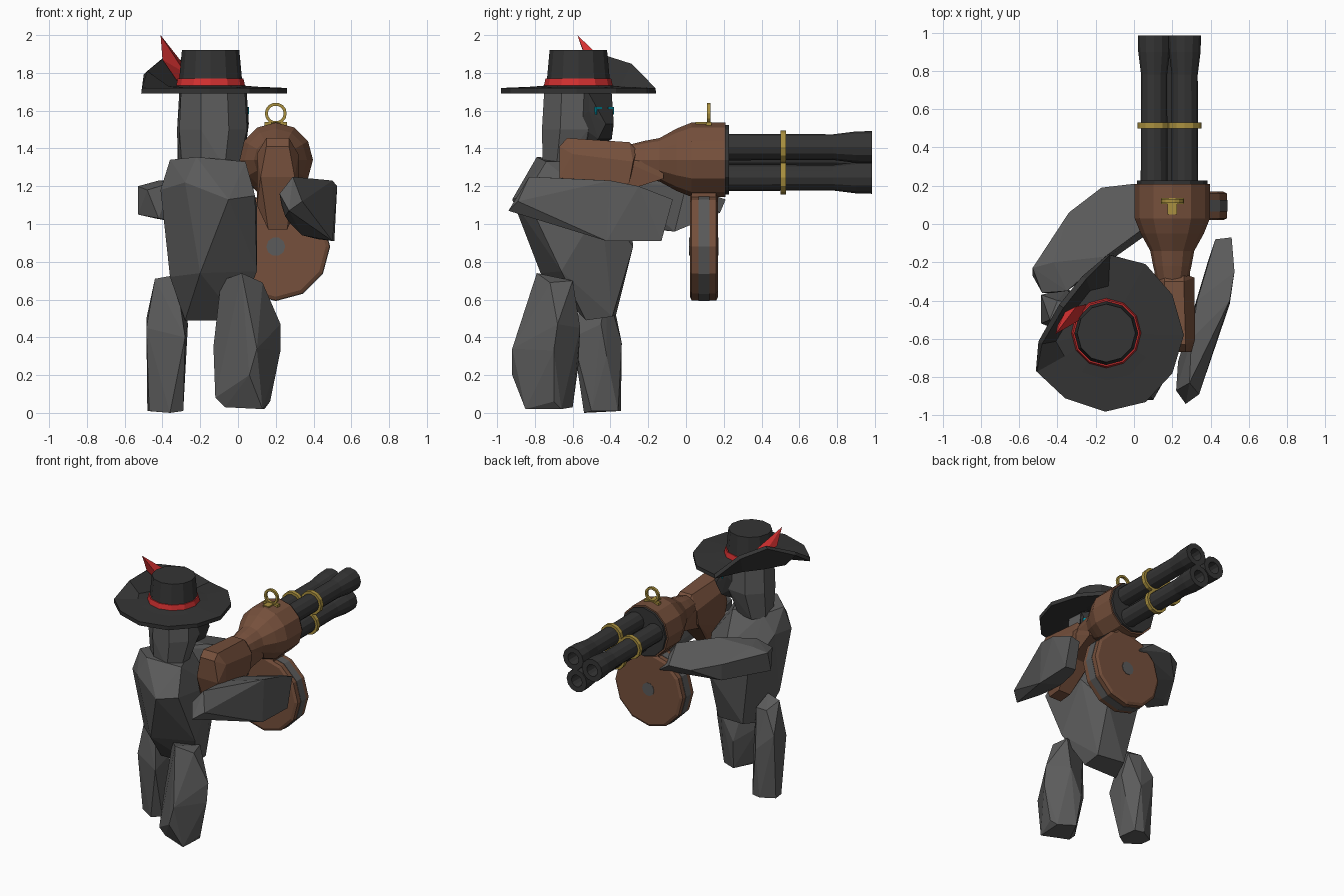
import bpy, bmesh
from math import sin, cos, pi, radians, atan2
from mathutils import Vector


def mat(name, rgb):
    m = bpy.data.materials.new(name)
    m.diffuse_color = (*rgb, 1)
    return m


STONE = mat("dark_grey", (0.105, 0.105, 0.105))
BROWN = mat("brown_wood", (0.18, 0.08, 0.045))
DARK = mat("dark_metal", (0.035, 0.035, 0.035))
BLACK = mat("hat_felt", (0.035, 0.035, 0.035))
RED = mat("red", (0.65, 0.03, 0.03))
GOLD = mat("gold", (0.4, 0.28, 0.05))
TEAL = mat("teal", (0.0, 0.3, 0.4))


def finish(bm, name, m):
    bmesh.ops.recalc_face_normals(bm, faces=bm.faces)
    me = bpy.data.meshes.new(name)
    bm.to_mesh(me)
    bm.free()
    ob = bpy.data.objects.new(name, me)
    bpy.context.collection.objects.link(ob)
    me.materials.append(m)
    return ob


def hull(name, pts, m=STONE):
    """Faceted chunk: convex hull of a few points."""
    bm = bmesh.new()
    for p in pts:
        bm.verts.new(p)
    bmesh.ops.convex_hull(bm, input=bm.verts)
    loose = [v for v in bm.verts if not v.link_faces]
    bmesh.ops.delete(bm, geom=loose, context='VERTS')
    bmesh.ops.dissolve_limit(bm, angle_limit=radians(4), verts=bm.verts, edges=bm.edges)
    return finish(bm, name, m)


def lathe(name, prof, c, n, axis='Z', m=STONE, loop=False, phase=0.0):
    """Revolve (radius, height) pairs about an axis through c."""
    bm = bmesh.new()
    rings = []
    for r, h in prof:
        ring = []
        for i in range(n):
            a = phase + 2 * pi * i / n
            v = (r * cos(a), r * sin(a), h) if axis == 'Z' else (r * cos(a), h, r * sin(a))
            ring.append(bm.verts.new(Vector(c) + Vector(v)))
        rings.append(ring)
    pairs = list(zip(rings, rings[1:] + rings[:1])) if loop else list(zip(rings, rings[1:]))
    for a, b in pairs:
        for i in range(n):
            j = (i + 1) % n
            bm.faces.new((a[i], a[j], b[j], b[i]))
    if not loop:
        bm.faces.new(rings[0])
        bm.faces.new(rings[-1])
    return finish(bm, name, m)


def box(name, c, s, m):
    return hull(name, [(c[0] + i * s[0] / 2, c[1] + j * s[1] / 2, c[2] + k * s[2] / 2)
                       for i in (-1, 1) for j in (-1, 1) for k in (-1, 1)], m)


# Body chunks
hull("torso", [(-.36, -.67, 1.34), (-.22, -.79, 1.355), (.04, -.74, 1.33), (-.08, -.45, 1.33), (-.3, -.5, 1.33),
               (-.41, -.69, 1.18), (-.28, -.82, 1.22), (-.05, -.92, 1.13), (.09, -.85, 1.15), (.1, -.45, 1.1),
               (-.4, -.5, 1.2), (-.12, -.3, 1.1), (.0, -.28, .88), (-.3, -.32, .95), (-.36, -.62, .72),
               (-.2, -.77, .74), (.1, -.66, .75), (-.28, -.53, .49), (0, -.53, .49), (0, -.39, .51),
               (-.22, -.37, .52)])
hull("right_leg", [(.02, -.79, .74), (.1, -.6, .7), (-.09, -.66, .7), (.13, -.72, .69), (.225, -.68, .47),
                   (.225, -.7, .33), (.1, -.92, .34), (.06, -.92, .2), (.1, -.56, .45), (-.13, -.7, .35),
                   (-.12, -.78, .08), (0, -.57, .25), (-.07, -.78, .03), (.13, -.85, .02), (.17, -.7, .06),
                   (.14, -.66, .02), (.02, -.6, .03)])
hull("left_leg", [(-.44, -.5, .71), (-.33, -.52, .73), (-.3, -.42, .65), (-.4, -.4, .66), (-.485, -.37, .5),
                  (-.485, -.52, .45), (-.35, -.34, .37), (-.265, -.45, .47), (-.28, -.6, .4), (-.275, -.42, .3),
                  (-.48, -.4, .01), (-.47, -.48, .01), (-.36, -.54, 0), (-.29, -.5, .01), (-.31, -.36, .01),
                  (-.38, -.345, .01)])
hull("left_arm", [(-.53, -.23, 1.2), (-.53, -.27, 1.05), (-.48, -.36, 1.18), (-.42, -.36, 1.03), (-.42, -.2, 1.23),
                  (-.44, -.2, 1.03), (-.34, .06, 1.17), (-.33, .04, 1.04), (-.15, -.17, 1.24), (-.12, -.16, .97),
                  (-.17, .19, 1.13), (0, .21, 1.13), (.1, .18, 1.06), (.08, 0, 1.2), (.06, -.06, .96),
                  (-.35, -.35, 1.22)])
hull("right_arm", [(.22, -.87, 1.16), (.27, -.94, 1.07), (.34, -.89, 1.12), (.29, -.83, 1.25), (.23, -.72, 1.1),
                   (.3, -.6, 1.24), (.5, -.4, 1.23), (.525, -.25, 1.2), (.51, -.07, 1.13), (.425, -.08, 1.12),
                   (.51, -.13, .91), (.42, -.13, .92), (.5, -.42, .91), (.34, -.38, .94), (.385, -.2, .93),
                   (.33, -.4, 1.21), (.25, -.72, 1.04), (.27, -.6, 1.01)])

# Head, face mask and eyes, turned toward the weapon
HC, TURN = Vector((-.13, -.57, 0)), radians(45)


def face_pt(u, v, z):
    return (HC.x + u * cos(TURN) - v * sin(TURN), HC.y + u * sin(TURN) + v * cos(TURN), z)


hull("head", [face_pt(d + r * k * cos(a), r * sin(a), z)
              for r, k, z, d in ((.195, .88, 1.7, -.01), (.21, .85, 1.5, -.01), (.19, .7, 1.3, -.04))
              for a in [pi / 8 + i * pi / 4 for i in range(8)]])
hull("face_mask", [face_pt(u, s * v, z) for s in (-1, 1)
                   for u, v, z in ((.1, .1, 1.69), (.165, .085, 1.69), (.168, .09, 1.6), (.1, .11, 1.53),
                                   (.235, .03, 1.53), (.2, .05, 1.45), (.1, .06, 1.41))], DARK)
for s, side in ((1, "left"), (-1, "right")):
    hull(side + "_eye", [face_pt(u, s * .046 + dv, z) for u in (.16, .2)
                         for dv in (-.022, .022) for z in (1.58, 1.62)], TEAL)

# Hat: crown, band, brim turned up on one side, feather
CX, CY = -.145, -.57
lathe("hat_crown", [(.19, 1.7), (.17, 1.74), (.165, 1.78), (.152, 1.92), (.13, 1.92)], (CX, CY, 0), 12, m=BLACK)
lathe("hat_band", [(.186, 1.715), (.174, 1.77), (.15, 1.77), (.15, 1.715)], (CX, CY, 0), 12, m=RED, loop=True)
outer = [(-.13, -.16, 1.705), (.06, -.21, 1.705), (.2, -.37, 1.705), (.26, -.58, 1.705), (.2, -.78, 1.705),
         (.06, -.93, 1.705), (-.15, -.98, 1.705), (-.36, -.91, 1.705), (-.51, -.77, 1.705),
         (-.49, -.62, 1.8), (-.38, -.43, 1.89), (-.26, -.28, 1.84)]
bm = bmesh.new()
rows = [[], [], []]
for i, (x, y, z) in enumerate(outer):
    a = atan2(y - CY, x - CX)
    k = .78 if i > 8 else .6
    rows[0].append(bm.verts.new((CX + .15 * cos(a), CY + .15 * sin(a), 1.72)))
    rows[1].append(bm.verts.new((CX + k * (x - CX), CY + k * (y - CY), 1.712)))
    rows[2].append(bm.verts.new((x, y, z)))
for a, b in zip(rows, rows[1:]):
    for i in range(12):
        j = (i + 1) % 12
        bm.faces.new((a[i], a[j], b[j], b[i]))
brim = finish(bm, "hat_brim", BLACK)
sol = brim.modifiers.new("thickness", 'SOLIDIFY')
sol.thickness, sol.offset = .03, 0
hull("feather", [(-.29, -.44, 1.71), (-.25, -.42, 1.73), (-.4, -.53, 1.87), (-.3, -.43, 1.86),
                 (-.28, -.5, 1.8), (-.36, -.46, 1.85), (-.41, -.575, 2.0)], RED)

# Weapon body and shoulder stock
GX, GZ = .2, 1.34
lathe("weapon_body", [(.08, -.3), (.1, -.22), (.115, -.14), (.165, -.05), (.197, .03), (.197, .21)],
      (GX, 0, GZ), 12, 'Y', BROWN)
lathe("front_plate", [(.185, .2), (.185, .228)], (GX, 0, GZ), 12, 'Y', DARK)
hull("neck", [(GX + s * x, y, z) for s in (-1, 1)
              for x, y, z in ((.1, -.12, 1.36), (.05, -.12, 1.45), (.05, -.27, 1.38), (.09, -.3, 1.32),
                              (.1, -.12, 1.24), (.06, -.4, 1.15))], BROWN)
hull("stock", [(.21 + s * x, y, z) for s in (-1, 1)
               for x, y, z in ((.05, -.26, 1.39), (.105, -.28, 1.33), (.105, -.3, 1.22), (.05, -.3, 1.433),
                               (.06, -.63, 1.455), (.11, -.6, 1.37), (.06, -.67, 1.41), (.09, -.67, 1.25),
                               (.11, -.6, 1.1), (.05, -.6, .97), (.05, -.5, .98), (.09, -.42, 1.1))], BROWN)

# Three flared hollow barrels with clamp rings
for i, (x, z) in enumerate(((.105, 1.36), (.265, 1.407), (.235, 1.245))):
    lathe(f"barrel_{i}", [(.07, .2), (.068, .78), (.083, .9), (.085, .985), (.045, .985), (.04, .8), (.04, .2)],
          (x, 0, z), 12, 'Y', DARK, loop=True)
    lathe(f"clamp_ring_{i}", [(.088, .5), (.088, .53), (.06, .53), (.06, .5)], (x, 0, z), 12, 'Y', GOLD, loop=True)

# Drum magazine
DZ = .88
for i, (a, b) in enumerate(((.07, .02), (.12, .17))):
    lathe(f"drum_half_{i}", [(.285, a), (.285, b + (.01 if i == 0 else -.01)), (.265, b)],
          (GX, 0, DZ), 12, 'Y', BROWN)
lathe("drum_core", [(.288, .065), (.288, .125)], (GX, 0, DZ), 12, 'Y')
lathe("drum_hub", [(.05, .017), (.05, .173)], (GX, 0, DZ), 10, 'Y')
box("drum_mount", (GX, .095, 1.14), (.16, .13, .1), BROWN)

# Ring sight on a small base
lathe("ring_sight", [(.058, .11), (.058, .13), (.042, .13), (.042, .11)], (GX, 0, 1.585), 14, 'Y', GOLD, loop=True)
box("sight_base", (GX, .12, 1.53), (.12, .03, .02), GOLD)
box("sight_stem", (GX, .085, 1.53), (.05, .07, .02), GOLD)
